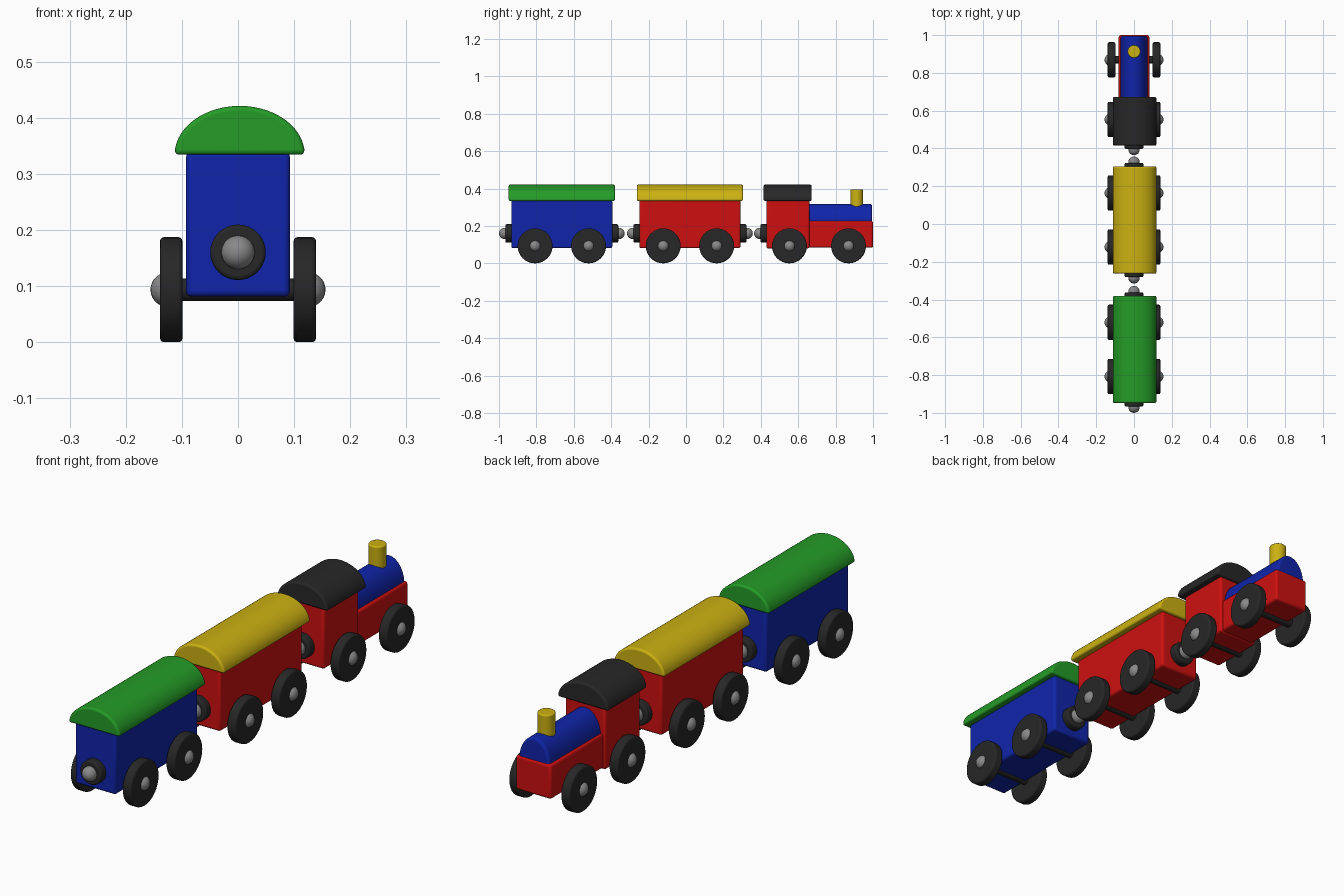
import bpy, bmesh, math
from mathutils import Matrix

if "Cube" in bpy.data.objects:
    bpy.data.objects.remove(bpy.data.objects["Cube"])


def material(name, rgb):
    m = bpy.data.materials.new(name)
    m.diffuse_color = (*rgb, 1)
    m.use_nodes = True
    m.node_tree.nodes["Principled BSDF"].inputs["Base Color"].default_value = m.diffuse_color
    return m


RED = material("red", (0.62, 0.005, 0.005))
BLUE = material("blue", (0.005, 0.018, 0.40))
GREEN = material("green", (0.018, 0.33, 0.02))
YELLOW = material("yellow", (0.60, 0.44, 0.006))
BLACK = material("black", (0.02, 0.02, 0.02))
METAL = material("metal grey", (0.25, 0.25, 0.25))


def finish(bm, name, mat, bevel=0.0):
    bmesh.ops.recalc_face_normals(bm, faces=bm.faces)
    me = bpy.data.meshes.new(name)
    bm.to_mesh(me)
    bm.free()
    me.materials.append(mat)
    ob = bpy.data.objects.new(name, me)
    bpy.context.collection.objects.link(ob)
    if bevel:
        b = ob.modifiers.new("rounded edges", 'BEVEL')
        b.width, b.segments = bevel, 3
        b.limit_method, b.angle_limit = 'ANGLE', math.radians(40)
    bpy.ops.object.select_all(action='DESELECT')
    ob.select_set(True)
    bpy.context.view_layer.objects.active = ob
    bpy.ops.object.shade_smooth_by_angle(angle=math.radians(40))
    return ob


def box(name, mat, half_w, y0, y1, z0, z1, bevel=0.01):
    bm = bmesh.new()
    size = Matrix.Diagonal((2 * half_w, y1 - y0, z1 - z0, 1))
    bmesh.ops.create_cube(bm, size=1, matrix=Matrix.Translation(
        (0, (y0 + y1) / 2, (z0 + z1) / 2)) @ size)
    return finish(bm, name, mat, bevel)


def cylinder(name, mat, r, depth, centre, axis, bevel=0.006):
    bm = bmesh.new()
    turn = {'X': Matrix.Rotation(math.pi / 2, 4, 'Y'),
            'Y': Matrix.Rotation(math.pi / 2, 4, 'X'), 'Z': Matrix()}[axis]
    bmesh.ops.create_cone(bm, cap_ends=True, segments=32, radius1=r, radius2=r,
                          depth=depth, matrix=Matrix.Translation(centre) @ turn)
    return finish(bm, name, mat, bevel)


def ball(name, mat, r, centre):
    bm = bmesh.new()
    bmesh.ops.create_uvsphere(bm, u_segments=24, v_segments=14, radius=r,
                              matrix=Matrix.Translation(centre))
    return finish(bm, name, mat)


def arch(name, mat, half_w, y0, y1, z0, z1, bevel, x=0.0):
    """Half-elliptical profile in x-z, extruded along y."""
    bm = bmesh.new()
    n = 28
    ring = [bm.verts.new((x + half_w * math.cos(math.pi * i / n), y0,
                          z0 + (z1 - z0) * math.sin(math.pi * i / n)))
            for i in range(n + 1)]
    face = bm.faces.new(ring)
    ext = bmesh.ops.extrude_face_region(bm, geom=[face], use_keep_orig=True)
    moved = [v for v in ext["geom"] if isinstance(v, bmesh.types.BMVert)]
    bmesh.ops.translate(bm, verts=moved, vec=(0, y1 - y0, 0))
    return finish(bm, name, mat, bevel)


def wheel_pair(name, y):
    cylinder(name + "_axle", BLACK, 0.02, 0.22, (0, y, 0.0935), 'X', 0)
    for side, s in (("left", -1), ("right", 1)):
        cylinder(f"{name}_{side}_wheel", BLACK, 0.0935, 0.04,
                 (s * 0.119, y, 0.0935), 'X', 0.007)
        ball(f"{name}_{side}_hub", METAL, 0.031, (s * 0.125, y, 0.0935))


def coupler(name, y, s):
    """Round buffer with a magnet ball; y is the body end, s the direction."""
    cylinder(name + "_buffer", BLACK, 0.0495, 0.042,
             (0, y + s * 0.011, 0.16), 'Y', 0.007)
    ball(name + "_magnet", METAL, 0.030, (0, y + s * 0.036, 0.16))


def wagon(name, y, body_mat, roof_mat):
    box(name + "_body", body_mat, 0.0925, y - 0.27, y + 0.27, 0.081, 0.34)
    arch(name + "_roof", roof_mat, 0.116, y - 0.284, y + 0.284,
         0.334, 0.421, 0.008, 0.003)
    for end, s in (("rear", -1), ("front", 1)):
        wheel_pair(f"{name}_{end}", y + s * 0.143)
        coupler(f"{name}_{end}", y + s * 0.27, s)


# Two wagons
wagon("rear_wagon", -0.664, BLUE, GREEN)
wagon("middle_wagon", 0.021, RED, YELLOW)

# Locomotive
box("cab", RED, 0.0925, 0.43, 0.66, 0.08, 0.34)
arch("cab_roof", BLACK, 0.116, 0.415, 0.672, 0.334, 0.421, 0.008, 0.003)
box("engine_base", RED, 0.081, 0.64, 1.0, 0.084, 0.227)
arch("boiler", BLUE, 0.071, 0.64, 0.995, 0.215, 0.317, 0.010)
cylinder("chimney", YELLOW, 0.034, 0.11, (0, 0.913, 0.341), 'Z', 0.005)
wheel_pair("engine_rear", 0.553)
wheel_pair("engine_front", 0.869)
coupler("engine_rear", 0.43, -1)
